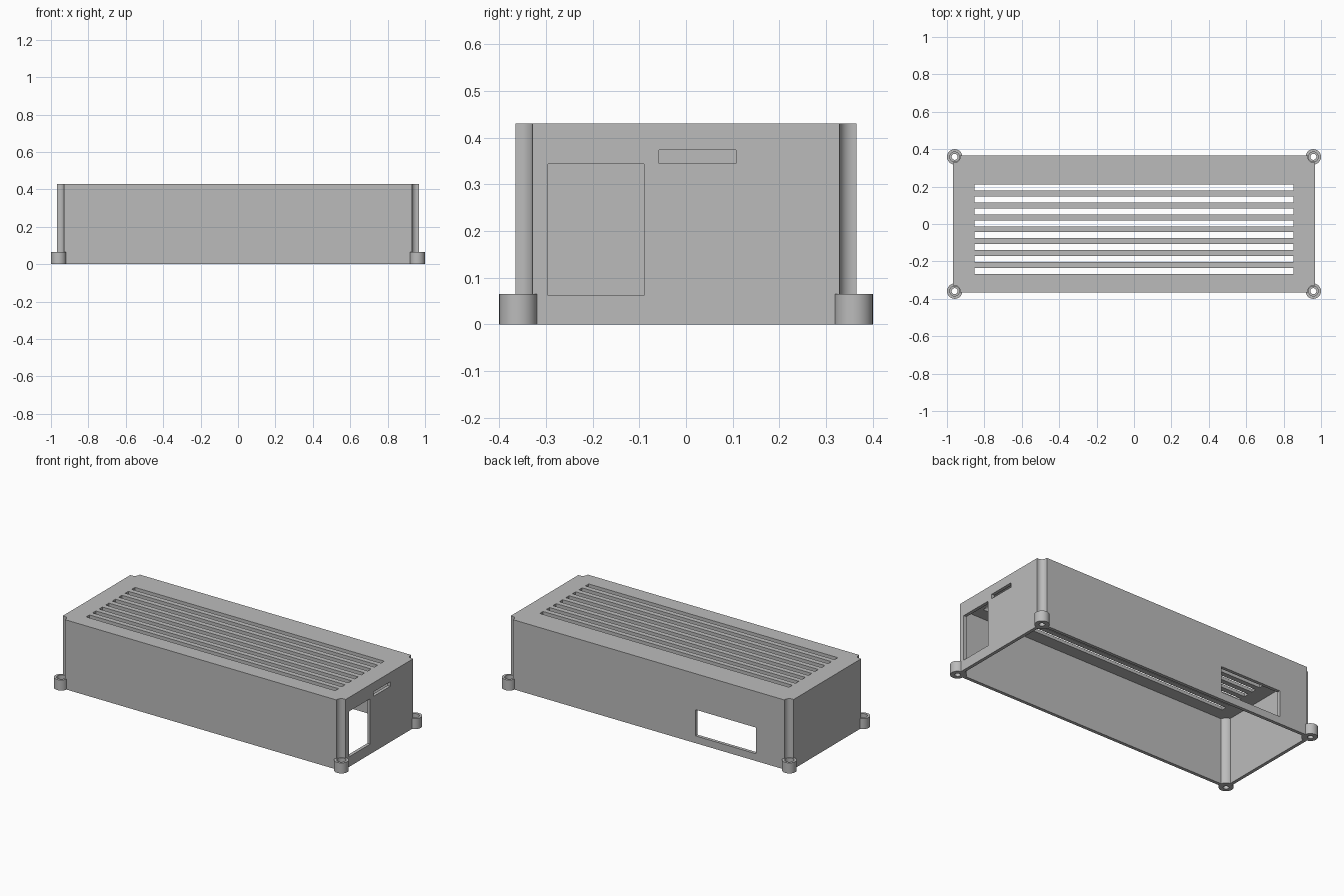
import bpy, bmesh, math

cube = bpy.data.objects.get("Cube")
if cube:
    bpy.data.objects.remove(cube, do_unlink=True)

HX, HY, H, WALL = 0.968, 0.365, 0.43, 0.02      # body half sizes, height, wall
CX, CY, NOTCH = 0.959, 0.359, 0.03              # screw centre, notch radius

grey = bpy.data.materials.new("plain grey")
grey.use_nodes = True
COLOUR = (0.5, 0.5, 0.5, 1)
grey.diffuse_color = COLOUR
grey.node_tree.nodes["Principled BSDF"].inputs["Base Color"].default_value = COLOUR


def prism(name, outline, z0, z1):
    """Extrude a closed xy outline from z0 to z1."""
    bm = bmesh.new()
    base = bm.faces.new([bm.verts.new((x, y, z0)) for x, y in outline])
    top = bmesh.ops.extrude_face_region(bm, geom=[base])["geom"]
    bmesh.ops.translate(bm, vec=(0, 0, z1 - z0),
                        verts=[v for v in top if isinstance(v, bmesh.types.BMVert)])
    bmesh.ops.recalc_face_normals(bm, faces=bm.faces)
    mesh = bpy.data.meshes.new(name)
    bm.to_mesh(mesh)
    bm.free()
    mesh.materials.append(grey)
    ob = bpy.data.objects.new(name, mesh)
    bpy.context.collection.objects.link(ob)
    return ob


def box(name, x0, x1, y0, y1, z0, z1):
    return prism(name, [(x0, y0), (x1, y0), (x1, y1), (x0, y1)], z0, z1)


def circle(x, y, r, n=40):
    return [(x + r * math.cos(2 * math.pi * i / n), y + r * math.sin(2 * math.pi * i / n))
            for i in range(n)]


def notched_outline(inset, steps=14):
    """Rectangle whose four corners are scooped out around the screws."""
    hx, hy, r = HX - inset, HY - inset, NOTCH + inset
    start = 1.5 * math.pi - math.asin(max(0, (CX - hx) / r))
    end = math.pi + math.asin(max(0, (CY - hy) / r))
    arc = [start + (end - start) * i / steps for i in range(steps + 1)]
    corner = [(CX + r * math.cos(a), CY + r * math.sin(a)) for a in arc]
    if hx > CX:
        corner = [(hx, corner[0][1])] + corner + [(corner[-1][0], hy)]
    flip = corner[::-1]
    return (corner + [(-x, y) for x, y in flip]
            + [(-x, -y) for x, y in corner] + [(x, -y) for x, y in flip])


def cut(ob, cutters):
    """Subtract each cutter from the part and discard it."""
    bpy.context.view_layer.objects.active = ob
    for c in cutters:
        c.hide_render = True
        mod = ob.modifiers.new("cut", "BOOLEAN")
        mod.operation, mod.solver, mod.object = "DIFFERENCE", "EXACT", c
        bpy.ops.object.modifier_apply(modifier=mod.name)
        bpy.data.objects.remove(c, do_unlink=True)


def smooth(ob):
    bpy.ops.object.select_all(action="DESELECT")
    ob.select_set(True)
    bpy.context.view_layer.objects.active = ob
    bpy.ops.object.shade_smooth_by_angle(angle=math.radians(30))


# Hollow cover, open underneath
cover = prism("cover", notched_outline(0), 0, H)
openings = [prism("cavity_cutter", notched_outline(WALL), -0.1, H - WALL)]

# Long ventilation slots in the top
for i in range(8):
    y = 0.195 - i * 0.0637
    openings.append(box("vent_cutter", -0.853, 0.853, y - 0.016, y + 0.016, H - 0.1, H + 0.1))

# End openings and rear opening
openings += [
    box("end_port_cutter", 0.9, 1.1, -0.296, -0.09, 0.062, 0.343),
    box("end_slit_cutter", 0.9, 1.1, -0.058, 0.107, 0.345, 0.373),
    box("rear_port_cutter", -0.735, -0.32, 0.3, 0.5, 0.045, 0.207),
]
cut(cover, openings)
smooth(cover)

# Screw bosses at the four corners
for side, sx in (("left", 1), ("right", -1)):
    for end, sy in (("front", -1), ("back", 1)):
        x, y = sx * CX, sy * CY
        boss = prism(f"{end}_{side}_screw_boss", circle(x, y, 0.041), 0, 0.065)
        cut(boss, [prism("recess_cutter", circle(x, y, 0.026), 0.04, 0.1),
                   prism("hole_cutter", circle(x, y, 0.016), -0.1, 0.1)])
        smooth(boss)
